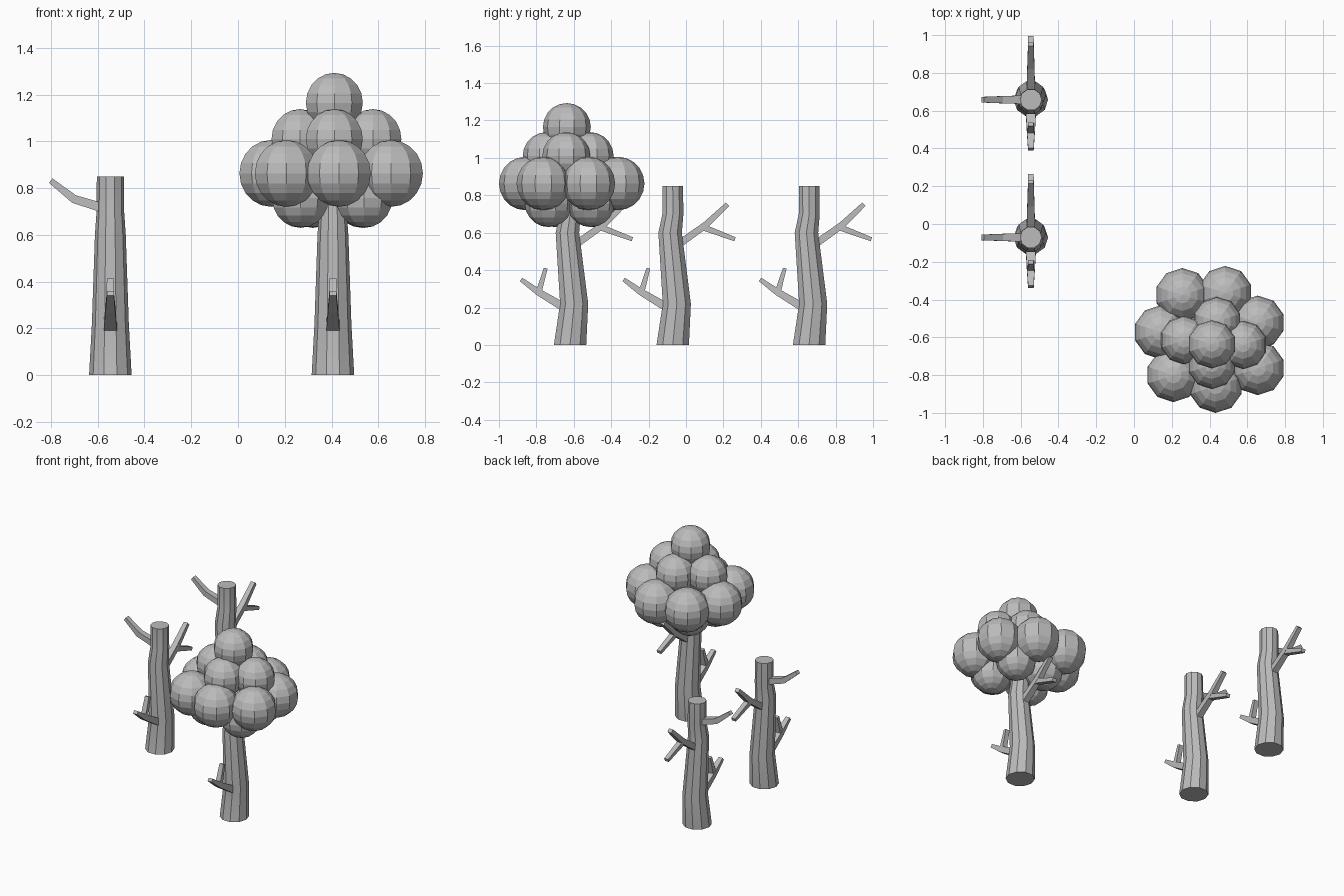
import bpy
import bmesh
import math
from mathutils import Vector

cube = bpy.data.objects.get("Cube")
if cube:
    bpy.data.objects.remove(cube)

grey = bpy.data.materials.new("plain grey")
grey.use_nodes = True
grey.diffuse_color = (0.5, 0.5, 0.5, 1)
grey.node_tree.nodes["Principled BSDF"].inputs["Base Color"].default_value = (0.5, 0.5, 0.5, 1)


def make_object(name, bm, location):
    bmesh.ops.recalc_face_normals(bm, faces=bm.faces)
    mesh = bpy.data.meshes.new(name)
    bm.to_mesh(mesh)
    bm.free()
    mesh.materials.append(grey)
    obj = bpy.data.objects.new(name, mesh)
    obj.location = location
    bpy.context.collection.objects.link(obj)
    return obj


def loft(bm, rings):
    """Skin a row of equal rings and cap both ends."""
    loops = [[bm.verts.new(p) for p in ring] for ring in rings]
    count = len(loops[0])
    for a, b in zip(loops, loops[1:]):
        for i in range(count):
            j = (i + 1) % count
            bm.faces.new((a[i], a[j], b[j], b[i]))
    bm.faces.new(loops[0])
    bm.faces.new(loops[-1])


def add_limb(bm, path, side):
    """Tapered square limb; path holds (point, width, thickness)."""
    points = [Vector(p) for p, w, t in path]
    side = Vector(side)
    rings = []
    for i, (p, w, t) in enumerate(path):
        along = points[min(i + 1, len(points) - 1)] - points[max(i - 1, 0)]
        up = along.cross(side).normalized()
        rings.append([points[i] + side * (sx * w / 2) + up * (sy * t / 2)
                      for sx, sy in ((-1, -1), (1, -1), (1, 1), (-1, 1))])
    loft(bm, rings)


# Trunk bends: height, y offset, radius
TRUNK = [(0, 0, .091), (.22, .022, .079), (.60, -.014, .066), (.70, .001, .059), (.85, 0, .058)]
SIDES = 10
X, Y = (1, 0, 0), (0, 1, 0)

# Limbs: name, side axis, list of paths
LIMBS = [
    ("front_branch", X, [
        [((0, -.03, .20), .058, .046), ((0, -.17, .283), .042, .036), ((0, -.262, .35), .03, .022)],
        [((0, -.168, .28), .036, .032), ((0, -.13, .41), .03, .02)]]),
    ("back_branch", X, [
        [((0, .02, .53), .046, .04), ((0, .175, .64), .038, .036), ((0, .293, .752), .03, .025)],
        [((0, .16, .63), .036, .034), ((0, .333, .565), .03, .022)]]),
    ("side_branch", Y, [
        [((-.03, 0, .715), .046, .04), ((-.155, 0, .753), .038, .036), ((-.255, 0, .832), .03, .024)]]),
]


def add_tree(label, x, y):
    bm = bmesh.new()
    loft(bm, [[(r * math.cos(i * math.tau / SIDES), dy + r * math.sin(i * math.tau / SIDES), z)
               for i in range(SIDES)] for z, dy, r in TRUNK])
    trunk = make_object(label + "_trunk", bm, (x, y, 0))
    bpy.ops.object.select_all(action="DESELECT")
    trunk.select_set(True)
    bpy.context.view_layer.objects.active = trunk
    bpy.ops.object.shade_smooth_by_angle(angle=math.radians(30))
    for name, side, paths in LIMBS:
        bm = bmesh.new()
        for path in paths:
            add_limb(bm, path, side)
        make_object(label + "_" + name, bm, (x, y, 0))


add_tree("near_bare_tree", -.546, -.071)
add_tree("far_bare_tree", -.546, .658)
add_tree("leafy_tree", .406, -.62)

# Foliage layers: name, height, ball radius, ball centres
LAYERS = [
    ("crown_top", 1.165, .128, [(.412, -.637)]),
    ("crown_upper", 1.01, .128, [(.265, -.615), (.44, -.515), (.577, -.64), (.412, -.745)]),
    ("crown_wide", .863, .143, [(.142, -.573), (.256, -.376), (.483, -.365), (.655, -.522),
                                (.655, -.763), (.432, -.857), (.208, -.80)]),
    ("crown_lower", .757, .127, [(.267, -.70), (.32, -.50), (.54, -.735), (.53, -.51)]),
]
for name, z, radius, centres in LAYERS:
    for i, (x, y) in enumerate(centres):
        bm = bmesh.new()
        bmesh.ops.create_uvsphere(bm, u_segments=10, v_segments=10, radius=radius)
        make_object(f"{name}_ball_{i + 1}", bm, (x, y, z))
